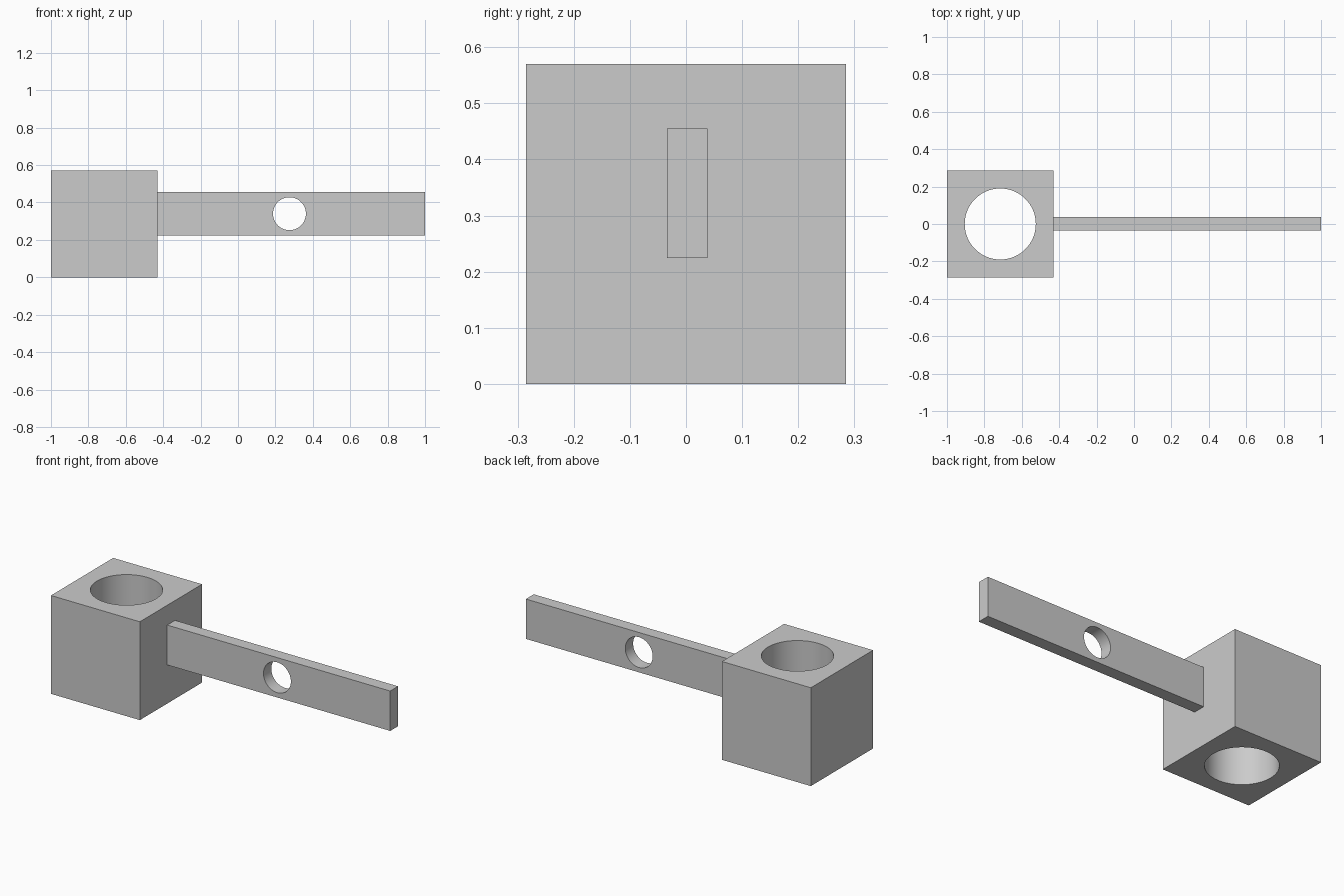
import bpy
import math

cube = bpy.data.objects.get("Cube")
if cube:
    bpy.data.objects.remove(cube, do_unlink=True)

# One plain grey for the whole model
grey = bpy.data.materials.new("plain grey")
grey.use_nodes = True
colour = (0.6, 0.6, 0.6, 1)
grey.diffuse_color = colour
grey.node_tree.nodes["Principled BSDF"].inputs["Base Color"].default_value = colour


def box(name, low, high):
    """Box spanning two opposite corners."""
    bpy.ops.mesh.primitive_cube_add(size=1)
    obj = bpy.context.object
    obj.name = name
    obj.location = [(a + b) / 2 for a, b in zip(low, high)]
    obj.scale = [b - a for a, b in zip(low, high)]
    bpy.ops.object.transform_apply(location=True, rotation=True, scale=True)
    obj.data.materials.append(grey)
    return obj


def drill(obj, centre, radius, rotation=(0, 0, 0)):
    """Cut a round through hole, then discard the cutter."""
    bpy.ops.mesh.primitive_cylinder_add(vertices=64, radius=radius, depth=2,
                                        location=centre, rotation=rotation)
    cutter = bpy.context.object
    cutter.name = "hole_cutter"
    cutter.hide_render = True
    cutter.data.materials.append(grey)
    mod = obj.modifiers.new("hole", "BOOLEAN")
    mod.operation = "DIFFERENCE"
    mod.solver = "EXACT"
    mod.object = cutter
    bpy.ops.object.select_all(action="DESELECT")
    bpy.context.view_layer.objects.active = obj
    obj.select_set(True)
    bpy.ops.object.modifier_apply(modifier=mod.name)
    bpy.data.objects.remove(cutter, do_unlink=True)


# Square block with a vertical bore
block = box("block", (-1, -0.285, 0), (-0.43, 0.285, 0.57))
drill(block, (-0.715, 0, 0.285), 0.19)

# Flat arm with a hole from front to back
arm = box("arm", (-0.43, -0.034, 0.224), (1, 0.038, 0.455))
drill(arm, (0.275, 0, 0.34), 0.088, (math.pi / 2, 0, 0))

# Soften the bores, keep the edges sharp
for part in (block, arm):
    bpy.ops.object.select_all(action="DESELECT")
    bpy.context.view_layer.objects.active = part
    part.select_set(True)
    bpy.ops.object.shade_smooth_by_angle(angle=math.radians(30))
